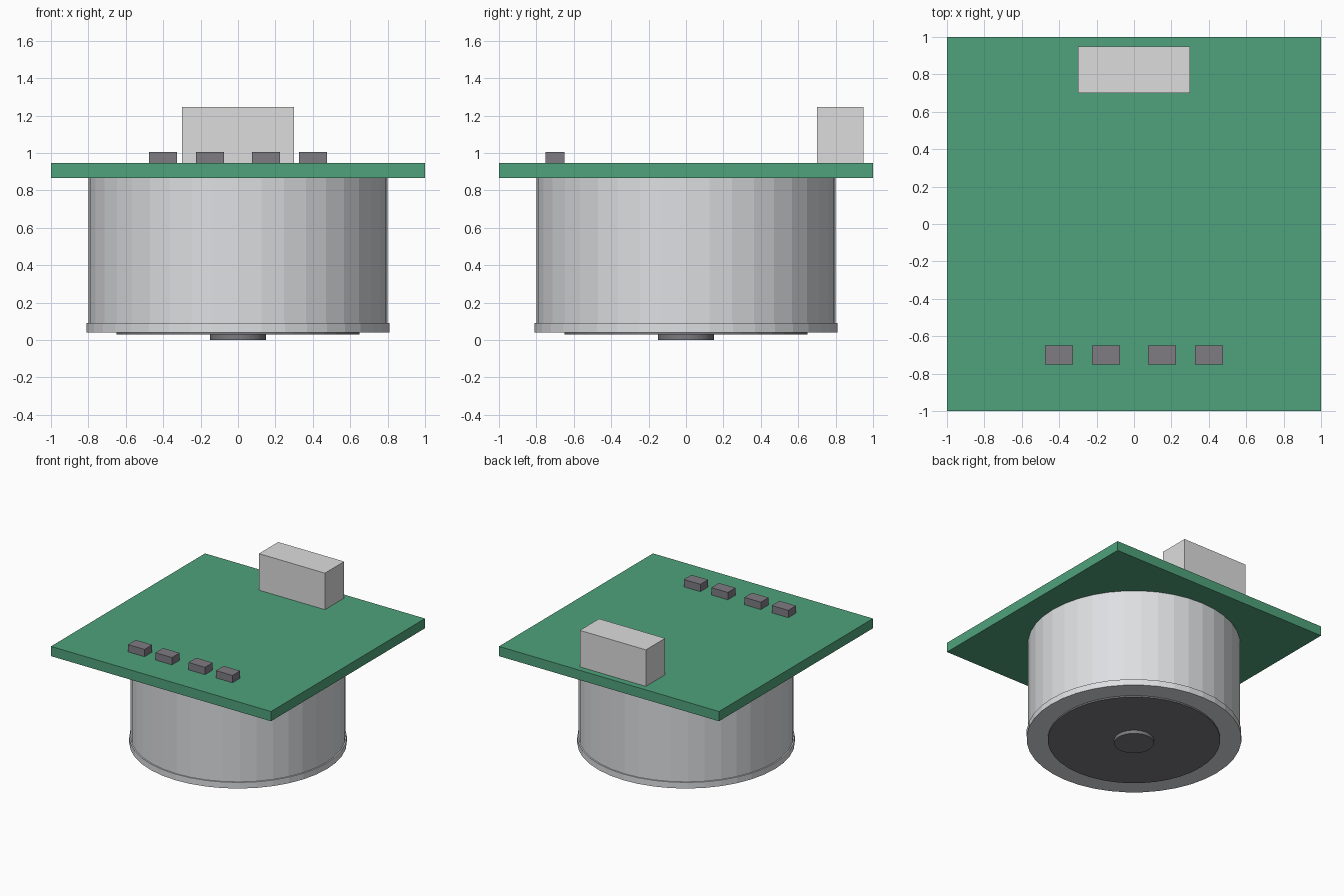
import bpy

cube = bpy.data.objects.get("Cube")
if cube:
    bpy.data.objects.remove(cube, do_unlink=True)


def material(name, rgb):
    mat = bpy.data.materials.new(name)
    mat.use_nodes = True
    colour = (*rgb, 1.0)
    mat.diffuse_color = colour
    mat.node_tree.nodes["Principled BSDF"].inputs["Base Color"].default_value = colour
    return mat


green = material("board green", (0.08, 0.36, 0.20))
metal = material("can metal", (0.73, 0.74, 0.76))
plastic = material("connector plastic", (0.72, 0.72, 0.72))
dark = material("chip grey", (0.21, 0.20, 0.225))
cone = material("diaphragm grey", (0.20, 0.20, 0.215))


def finish(name, mat):
    obj = bpy.context.object
    obj.name = obj.data.name = name
    obj.data.materials.append(mat)
    return obj


def box(name, mat, centre, size, bottom):
    """Box placed by its plan centre, full size and bottom height."""
    x, y = centre
    bpy.ops.mesh.primitive_cube_add(size=1, location=(x, y, bottom + size[2] / 2))
    bpy.context.object.scale = size
    bpy.ops.object.transform_apply(location=False, rotation=False, scale=True)
    return finish(name, mat)


def disc(name, mat, radius, bottom, top):
    """Faceted upright cylinder on the central axis."""
    bpy.ops.mesh.primitive_cylinder_add(
        vertices=40, radius=radius, depth=top - bottom,
        location=(0, 0, (bottom + top) / 2))
    return finish(name, mat)


# Circuit board with its connector at the back
board_bottom, board_top = 0.865, 0.945
box("circuit_board", green, (0, 0), (2, 2, board_top - board_bottom), board_bottom)
box("connector", plastic, (0, 0.825), (0.6, 0.25, 0.3), board_top)

# Row of small chips along the front edge
for i, x in enumerate((-0.4, -0.15, 0.15, 0.4)):
    box(f"chip_{i + 1}", dark, (x, -0.7), (0.15, 0.1, 0.06), board_top)

# Round metal can with rim, diaphragm and central cap underneath
disc("can_body", metal, 0.8, 0.06, board_bottom)
disc("can_rim", metal, 0.81, 0.04, 0.09)
disc("diaphragm", cone, 0.65, 0.028, 0.05)
disc("centre_cap", cone, 0.15, 0.0, 0.04)
